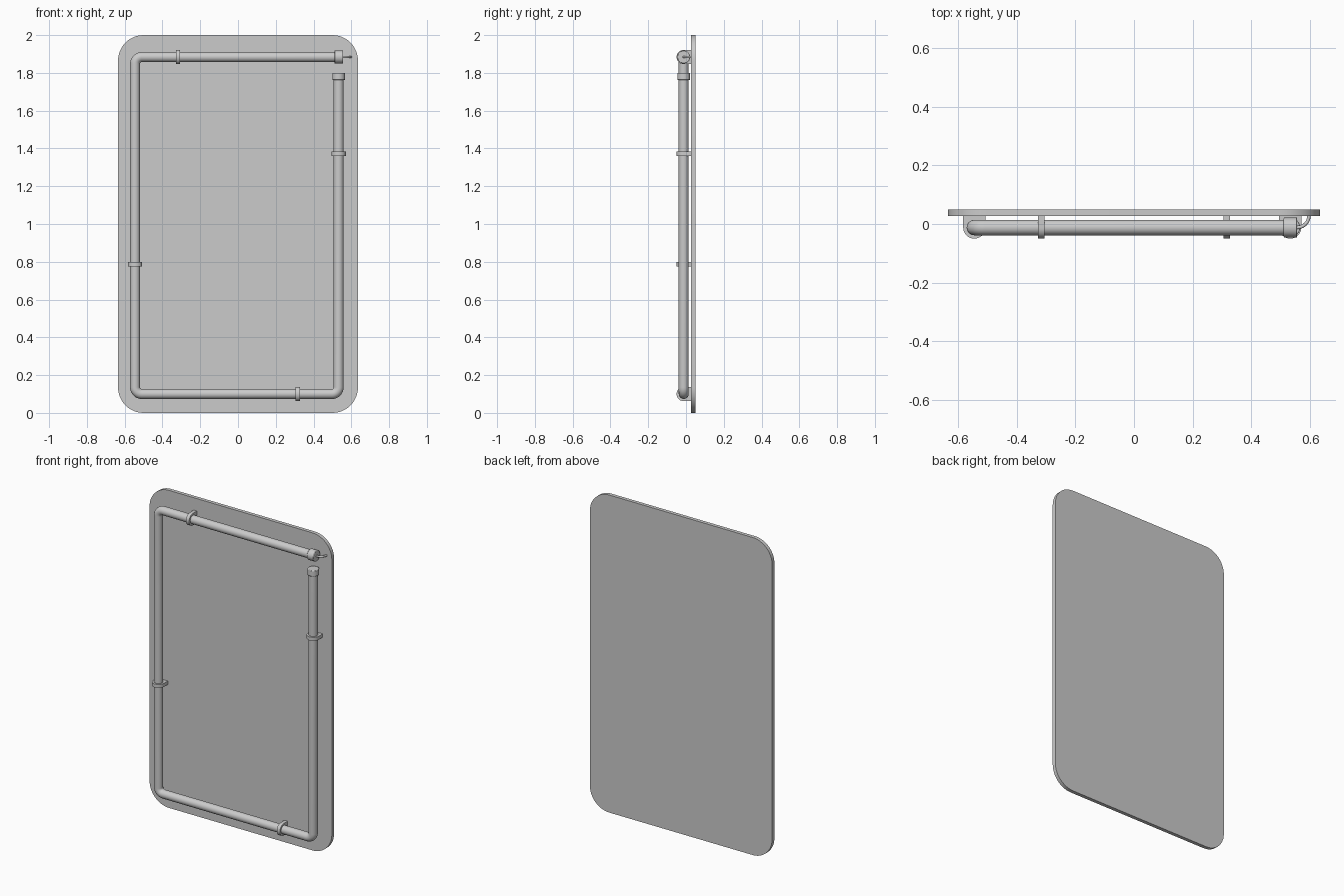
import bpy, bmesh, math
from mathutils import Vector, Matrix

if "Cube" in bpy.data.objects:
    bpy.data.objects.remove(bpy.data.objects["Cube"])

TY = -0.012            # depth of the tube axis
FACE, BACK = 0.027, 0.05   # front and back of the panel
L, R, B, T = -0.545, 0.533, 0.10, 1.884   # tube centre lines


def smooth(ob):
    bpy.ops.object.select_all(action='DESELECT')
    ob.select_set(True)
    bpy.context.view_layer.objects.active = ob
    bpy.ops.object.shade_smooth_by_angle(angle=math.radians(35))


def arc(cx, cy, r, a0, a1, n):
    return [(cx + r * math.cos(math.radians(a0 + (a1 - a0) * i / n)),
             cy + r * math.sin(math.radians(a0 + (a1 - a0) * i / n))) for i in range(n + 1)]


def prism(name, outline, offset):
    """Extrude a closed 3D outline along an offset."""
    bm = bmesh.new()
    face = bm.faces.new([bm.verts.new(p) for p in outline])
    ext = bmesh.ops.extrude_face_region(bm, geom=[face], use_keep_orig=True)
    bmesh.ops.translate(bm, vec=offset,
                        verts=[g for g in ext['geom'] if isinstance(g, bmesh.types.BMVert)])
    bmesh.ops.recalc_face_normals(bm, faces=bm.faces)
    me = bpy.data.meshes.new(name)
    bm.to_mesh(me)
    bm.free()
    ob = bpy.data.objects.new(name, me)
    bpy.context.collection.objects.link(ob)
    smooth(ob)
    return ob


def pipe(name, points, radius):
    """Round pipe along a path."""
    cu = bpy.data.curves.new(name, 'CURVE')
    cu.dimensions = '3D'
    cu.bevel_depth = radius
    cu.bevel_resolution = 6
    cu.use_fill_caps = True
    sp = cu.splines.new('POLY')
    sp.points.add(len(points) - 1)
    for p, co in zip(sp.points, points):
        p.co = (*co, 1)
    ob = bpy.data.objects.new(name, cu)
    bpy.context.collection.objects.link(ob)
    bpy.ops.object.select_all(action='DESELECT')
    ob.select_set(True)
    bpy.context.view_layer.objects.active = ob
    bpy.ops.object.convert(target='MESH')
    smooth(bpy.context.object)


# Rounded backing panel
W, C = 0.635, 0.135
outline = (arc(W - C, 2 - C, C, 0, 90, 12) + arc(C - W, 2 - C, C, 90, 180, 12)
           + arc(C - W, C, C, 180, 270, 12) + arc(W - C, C, C, 270, 360, 12))
prism("back_panel", [(x, FACE, z) for x, z in outline], (0, BACK - FACE, 0))

# Bent tube running round the frame, open at the top right
r = 0.036
path = ([(0.53, T)] + arc(L + r, T - r, r, 90, 180, 8)
        + arc(L + r, B + r, r, 180, 270, 8) + arc(R - r, B + r, r, 270, 360, 8) + [(R, 1.78)])
pipe("bent_tube", [(x, TY, z) for x, z in path], 0.0265)

# End caps
for name, a, b in (("top_end_cap", (0.511, TY, T), (0.557, TY, T)),
                   ("side_end_cap", (R, TY, 1.763), (R, TY, 1.80))):
    d = Vector(b) - Vector(a)
    bpy.ops.mesh.primitive_cylinder_add(vertices=32, radius=0.034, depth=d.length,
                                        location=(Vector(a) + Vector(b)) / 2,
                                        rotation=d.to_track_quat('Z', 'Y').to_euler())
    cap = bpy.context.object
    cap.name = name
    bev = cap.modifiers.new("soft_rim", 'BEVEL')
    bev.width, bev.segments = 0.003, 2
    smooth(cap)

# Feed wire curving from the top cap into the panel
wire = [(0.55, TY)] + arc(0.557, FACE + 0.001, FACE + 0.001 - TY, -90, 0, 10)
pipe("feed_wire", [(x, y, T) for x, y in wire], 0.006)

# U-shaped clips fixing the tube to the panel
u = [(-0.038, FACE)] + arc(0, TY, 0.038, 180, 360, 20) + [(0.038, FACE)]
h = 0.011
for name, x, z in (("left_clip", L, 0.787), ("right_clip", R, 1.372)):
    prism(name, [(x + s, y, z - h) for s, y in u], (0, 0, 2 * h))
for name, x, z in (("top_clip", -0.317, T), ("bottom_clip", 0.316, B)):
    prism(name, [(x - h, y, z + s) for s, y in u], (2 * h, 0, 0))
